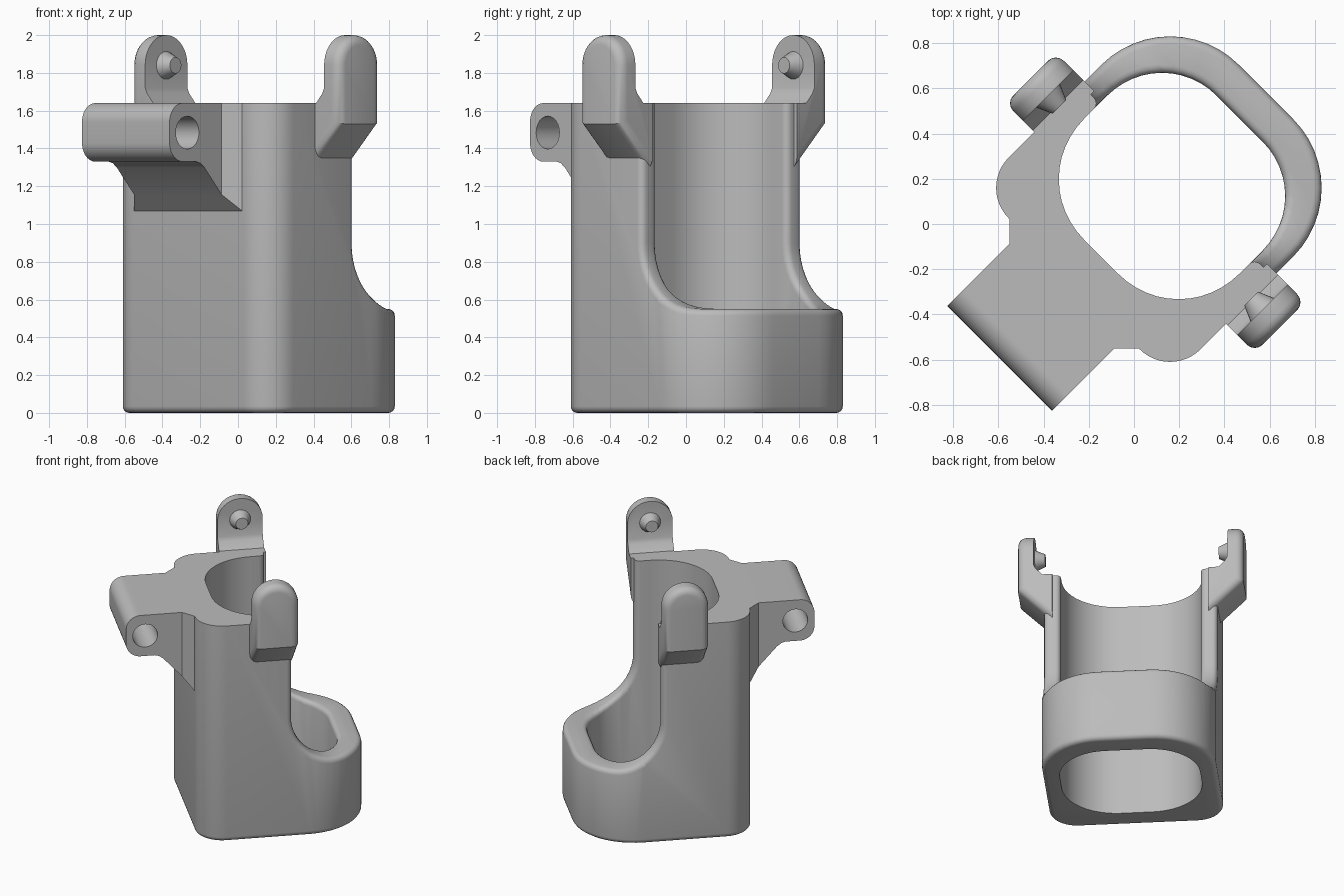
import bpy, bmesh
from math import cos, sin, pi, radians
from mathutils import Matrix, Vector

if "Cube" in bpy.data.objects:
    bpy.data.objects.remove(bpy.data.objects["Cube"], do_unlink=True)

grey = bpy.data.materials.new("plain_grey")
grey.use_nodes = True
grey.diffuse_color = (0.5, 0.5, 0.5, 1)
grey.node_tree.nodes["Principled BSDF"].inputs["Base Color"].default_value = (0.5, 0.5, 0.5, 1)

# Parts are built straight on, then turned by an eighth of a circle
TURN = Matrix.Rotation(radians(45), 4, 'Z')
TOP = 1.64


def arc(cx, cy, r, start, end, n=12):
    return [(cx + r * cos(radians(start + (end - start) * i / n)),
             cy + r * sin(radians(start + (end - start) * i / n))) for i in range(n + 1)]


def make_object(name, bm):
    bmesh.ops.recalc_face_normals(bm, faces=bm.faces[:])
    mesh = bpy.data.meshes.new(name)
    bm.to_mesh(mesh)
    bm.free()
    mesh.materials.append(grey)
    obj = bpy.data.objects.new(name, mesh)
    bpy.context.collection.objects.link(obj)
    return obj


def prism(name, outline, place, width):
    """Extrude an outline; width(a) gives the two end positions at outline coordinate a."""
    bm = bmesh.new()
    ends = [[bm.verts.new(place(a, b, width(a)[k])) for a, b in outline] for k in (0, 1)]
    bm.faces.new(ends[0])
    bm.faces.new(ends[1])
    n = len(outline)
    for i in range(n):
        j = (i + 1) % n
        bm.faces.new((ends[0][i], ends[0][j], ends[1][j], ends[1][i]))
    return make_object(name, bm)


def plan(a, b, c):
    return (a, b, c)


def side(a, b, c):
    return (a, c, b)


def section(a, b, c):
    return (c, a, b)


def boolean(obj, cutter, operation):
    mod = obj.modifiers.new("cut", 'BOOLEAN')
    mod.operation = operation
    mod.solver = 'EXACT'
    mod.object = cutter
    bpy.context.view_layer.update()
    done = bpy.data.meshes.new_from_object(obj.evaluated_get(bpy.context.evaluated_depsgraph_get()))
    obj.modifiers.clear()
    obj.data = done
    bpy.data.objects.remove(cutter, do_unlink=True)


def round_edges(obj, rule, radius):
    bm = bmesh.new()
    bm.from_mesh(obj.data)
    bmesh.ops.remove_doubles(bm, verts=bm.verts[:], dist=0.0005)
    bm.normal_update()
    chosen = [e for e in bm.edges if len(e.link_faces) == 2
              and e.calc_face_angle(0) > 0.6 and rule(e)]
    bmesh.ops.bevel(bm, geom=chosen, offset=radius, offset_type='OFFSET', segments=4,
                    profile=0.5, affect='EDGES', clamp_overlap=False)
    bm.to_mesh(obj.data)
    bm.free()


def mirrored(obj, name):
    bm = bmesh.new()
    bm.from_mesh(obj.data)
    bmesh.ops.transform(bm, matrix=Matrix.Diagonal((1, -1, 1, 1)), verts=bm.verts[:])
    return make_object(name, bm)


def rounded_plan(front, back):
    """Rounded rectangle, symmetric in y, from the (x, y, radius) of its corner centres."""
    half = arc(*front, 0, 90) + arc(*back, 90, 180)
    return half + [(x, -y) for x, y in reversed(half)]


# Cup body: outer shell, bore and open front
body = prism("cup_body", rounded_plan((0.396, 0.17, 0.43), (-0.184, 0.41, 0.19)),
             plan, lambda a: (0, TOP))
bore = prism("bore_cutter", rounded_plan((0.32, 0.145, 0.34), (0.17, 0.11, 0.375)),
             plan, lambda a: (-0.5, 2.5))
boolean(body, bore, 'DIFFERENCE')
opening = [(0.27, 2.2)] + arc(0.62, 0.9, 0.35, 180, 270) + [(1.3, 0.55), (1.3, 2.2)]
boolean(body, prism("front_cutter", opening, side, lambda a: (-1, 1)), 'DIFFERENCE')


def rim_or_foot(edge):
    mid = (edge.verts[0].co + edge.verts[1].co) / 2
    if mid.z < 0.01:
        wall = min(edge.link_faces, key=lambda f: abs(f.normal.z))
        return wall.normal.dot(mid - Vector((0.22, 0, 0))) > 0
    return mid.x > 0.26 and 0.5 < mid.z < TOP - 0.01


round_edges(body, rim_or_foot, 0.035)

# Rear hinge block with its sloping underside and pin hole
block_side = ([(-0.45, TOP)] + arc(-0.74, 1.54, 0.1, 90, 180) + arc(-0.74, 1.43, 0.1, 180, 270)
              + [(-0.64, 1.33), (-0.61, 1.322), (-0.58, 1.3), (-0.45, 1.155)])
block = prism("hinge_block", block_side, side, lambda a: (-0.328, 0.328))
pin = prism("pin_cutter", arc(-0.707, 1.484, 0.087, 0, 345, 23), side, lambda a: (-1, 1))
boolean(block, pin, 'DIFFERENCE')

# Flared root joining the block to the body
root_side = [(-0.45, TOP), (-0.45, 1.155), (-0.374, 1.07), (-0.34, 1.07), (-0.34, TOP)]
root = prism("hinge_root", root_side, side,
             lambda a: (-0.328 - (a + 0.45), 0.328 + (a + 0.45)))

# Side arms: rounded tab intersected with a stepped section
MID, HALF = 0.133, 0.158
tab = [(MID + HALF, 1.2)] + arc(MID, 2 - HALF, HALF, 0, 180, 20) + [(MID - HALF, 1.2)]
arm = prism("left_arm", tab, side, lambda a: (0.4, 0.9))
step = [(0.54, 1.29), (0.78, 1.53), (0.78, 2.1), (0.67, 2.1),
        (0.67, 1.72), (0.655, 1.69), (0.61, TOP), (0.54, TOP)]
boolean(arm, prism("arm_cutter", step, section, lambda a: (-0.5, 0.8)), 'INTERSECT')


def outer_rim(edge):
    lean = sorted(f.normal.y for f in edge.link_faces)
    return lean[1] > 0.5 and abs(lean[0]) < 0.3 and edge.verts[0].co.y > 0.53


round_edges(arm, outer_rim, 0.05)

# Tapered pegs facing inward
bm = bmesh.new()
bmesh.ops.create_cone(bm, cap_ends=True, segments=24, radius1=0.078, radius2=0.043, depth=0.08,
                      matrix=Matrix.Translation((MID, 0.64, 1.84)) @ Matrix.Rotation(pi / 2, 4, 'X'))
peg = make_object("left_peg", bm)

parts = [body, block, root, arm, peg, mirrored(arm, "right_arm"), mirrored(peg, "right_peg")]

# Turn into place and shade
bpy.ops.object.select_all(action='DESELECT')
for part in parts:
    part.data.transform(TURN)
    part.data.update()
    part.select_set(True)
bpy.context.view_layer.objects.active = body
bpy.ops.object.shade_smooth_by_angle(angle=radians(30))
